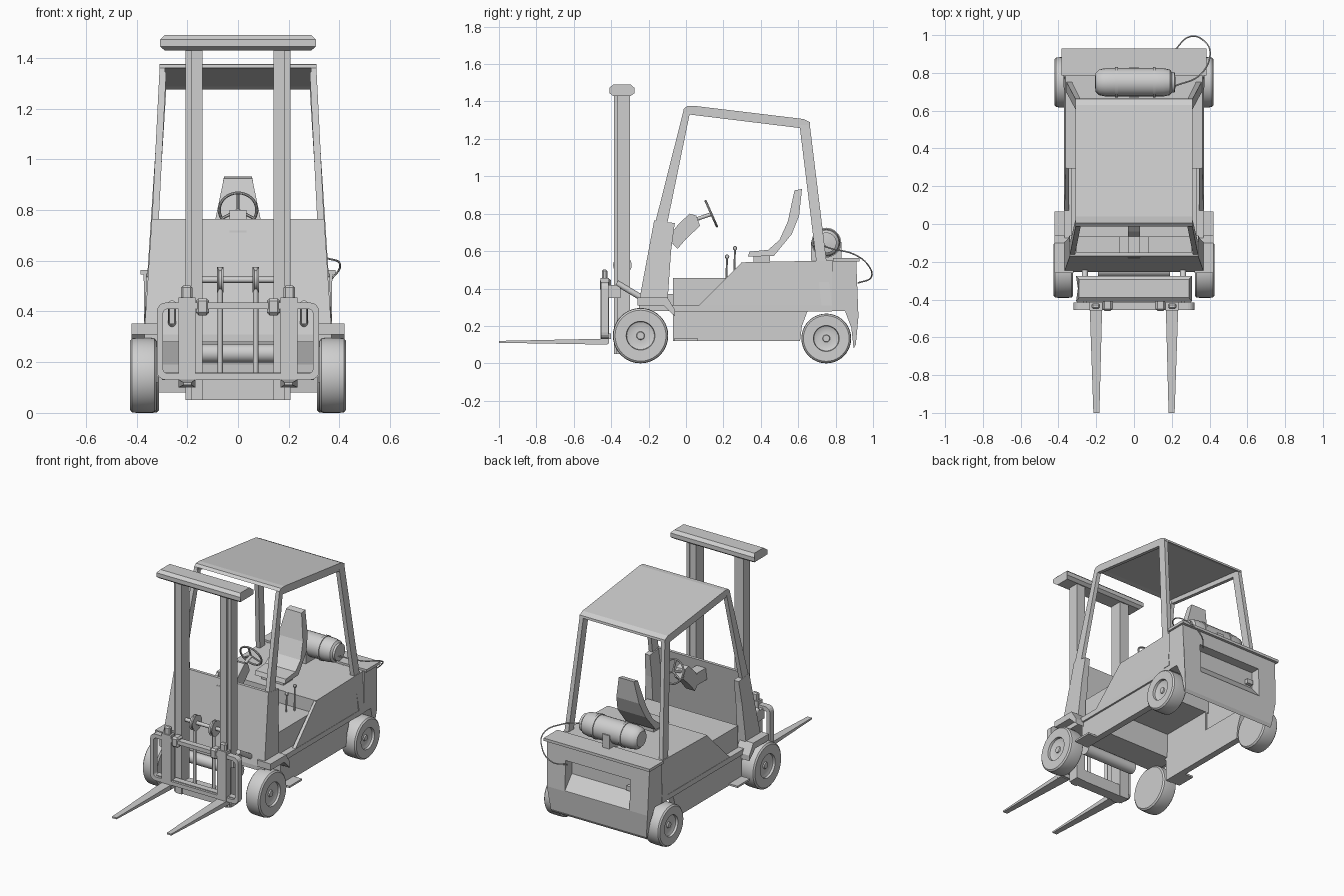
import bpy, bmesh, math
from mathutils import Vector, Matrix

if "Cube" in bpy.data.objects:
    bpy.data.objects.remove(bpy.data.objects["Cube"], do_unlink=True)

grey = bpy.data.materials.new("plain grey")
grey.use_nodes = True
grey.diffuse_color = (0.62, 0.62, 0.62, 1)
grey.node_tree.nodes["Principled BSDF"].inputs["Base Color"].default_value = (0.62, 0.62, 0.62, 1)


def finish(name, bm, mirror=False, smooth=False, bevel=0):
    bmesh.ops.recalc_face_normals(bm, faces=bm.faces)
    me = bpy.data.meshes.new(name)
    bm.to_mesh(me)
    bm.free()
    me.materials.append(grey)
    ob = bpy.data.objects.new(name, me)
    bpy.context.collection.objects.link(ob)
    if bevel:
        m = ob.modifiers.new("bevel", 'BEVEL')
        m.width, m.segments = bevel, 1
    if mirror:
        m = ob.modifiers.new("mirror", 'MIRROR')
        m.use_clip, m.use_mirror_merge = False, False
    if smooth:
        bpy.ops.object.select_all(action='DESELECT')
        ob.select_set(True)
        bpy.context.view_layer.objects.active = ob
        bpy.ops.object.shade_smooth_by_angle(angle=math.radians(35))
    return ob


def loft(name, a, b, **kw):
    """Solid between two matching outlines."""
    bm = bmesh.new()
    va, vb = [bm.verts.new(p) for p in a], [bm.verts.new(p) for p in b]
    bm.faces.new(va)
    bm.faces.new(vb)
    for i in range(len(va)):
        j = (i + 1) % len(va)
        bm.faces.new((va[i], va[j], vb[j], vb[i]))
    return finish(name, bm, **kw)


def prism(name, profile, half, inner=None, **kw):
    """Side outline (y, z) widened to half(z); from -half, or from inner when mirrored."""
    f = half if callable(half) else (lambda z: half)
    a = [(-f(z) if inner is None else inner, y, z) for y, z in profile]
    return loft(name, a, [(f(z), y, z) for y, z in profile], mirror=inner is not None, **kw)


def box(name, x, y, z, **kw):
    def rect(h):
        return [(x[0], y[0], h), (x[1], y[0], h), (x[1], y[1], h), (x[0], y[1], h)]
    return loft(name, rect(z[0]), rect(z[1]), **kw)


def lathe(name, profile, centre, segs=32, mirror=False):
    """Revolve (x offset, radius) points about an x axis through centre."""
    bm = bmesh.new()
    rings = []
    for x, r in profile:
        rings.append([bm.verts.new(Vector(centre) + Vector((x, r * math.cos(t), r * math.sin(t))))
                      for t in (2 * math.pi * i / segs for i in range(segs))])
    for p, q in zip(rings, rings[1:]):
        for i in range(segs):
            j = (i + 1) % segs
            bm.faces.new((p[i], p[j], q[j], q[i]))
    bm.faces.new(rings[0])
    bm.faces.new(rings[-1])
    return finish(name, bm, mirror=mirror, smooth=True)


def rod(name, a, b, r, mirror=False, segs=12):
    a, b = Vector(a), Vector(b)
    d = b - a
    bm = bmesh.new()
    m = Matrix.Translation((a + b) / 2) @ d.to_track_quat('Z', 'Y').to_matrix().to_4x4()
    bmesh.ops.create_cone(bm, cap_ends=True, segments=segs, radius1=r, radius2=r, depth=d.length, matrix=m)
    return finish(name, bm, mirror=mirror, smooth=True)


def ramp(*pts):
    """Piecewise linear function through (z, value) points."""
    def f(z):
        for (z0, v0), (z1, v1) in zip(pts, pts[1:]):
            if z <= z1:
                return v0 + (v1 - v0) * max(0, (z - z0) / (z1 - z0))
        return pts[-1][1]
    return f


# Wheels and axle
def wheel(name, x, y, r, w):
    h = w / 2
    lathe(name, [(-h, r * .5), (-h, r * .92), (-h * .85, r * .985), (-h * .5, r), (h * .5, r), (h * .85, r * .985),
                 (h, r * .92), (h * .97, r * .52), (h * .7, r * .5), (h * .55, r * .36), (h * .6, r * .15),
                 (h * .75, r * .13), (h * .75, r * .02)], (x, y, r), 40, True)


wheel("front_wheel", .374, -.243, .148, .104)
wheel("rear_wheel", .366, .75, .133, .108)
rod("front_axle", (-.19, -.243, .235), (.19, -.243, .235), .037, segs=20)

# Chassis
prism("side_skirt", [(-.07, .12), (.61, .12), (.62, .2), (.65, .28), (-.07, .28)], .358, .315)
prism("floor", [(-.25, .28), (-.06, .28), (-.06, .312), (-.25, .312)], .368)
prism("sill", [(-.06, .278), (.78, .278), (.78, .312), (-.06, .312)], .37, .315)
box("step_plate", (.34, .42), (-.065, .065), (.12, .132), mirror=True)
box("step_hanger", (.34, .352), (-.03, .03), (.125, .28), mirror=True)
prism("front_fender", [(-.26, .352), (-.1, .352), (-.058, .285), (-.058, .25),
                       (-.12, .31), (-.26, .31)], .42, .32)

# Body shell: foot platform, engine hood and sloped side panels
prism("foot_platform", [(-.07, .285), (-.07, .455), (.3, .455), (.3, .445), (-.06, .445), (-.06, .285)], .33)
box("platform_side", (.32, .33), (-.065, .305), (.285, .45), mirror=True)
prism("engine_hood", [(.295, .445), (.295, .54), (.785, .55), (.785, .54), (.305, .53), (.305, .445)], .36)
prism("hood_side", [(.07, .31), (.3, .54), (.785, .55), (.785, .31)], ramp((.31, .368), (.55, .362)), .345)

# Counterweight with a recessed back
weight = prism("counterweight", [(.78, .55), (.91, .55), (.922, .25), (.908, .1), (.896, .08), (.884, .19),
                                 (.85, .28), (.78, .28)], ramp((.08, .345), (.3, .372)))
cutter = prism("recess_cutter", [(.96, .23), (.92, .255), (.85, .34), (.85, .45), (.96, .45)], .235)
cutter.hide_render = True
cutter.hide_set(True)
cut = weight.modifiers.new("recess", 'BOOLEAN')
cut.operation, cut.object, cut.solver = 'DIFFERENCE', cutter, 'EXACT'
box("counterweight_lid", (-.385, .385), (.785, .928), (.545, .563))
box("recess_latch", (-.225, -.18), (.84, .875), (.35, .38))

# Front cowl
cowl_width = ramp((.31, .37), (.765, .34))
prism("cowl_panel", [(-.255, .31), (-.17, .765), (-.15, .765), (-.225, .31)], cowl_width)
prism("cowl_pillar", [(-.25, .31), (-.168, .763), (-.06, .75), (-.08, .6), (-.1, .31)], cowl_width, .305)
box("pedal_plate", (-.08, .08), (-.2, -.07), (.31, .37))

# Overhead guard: each post runs between two rectangles (x0, x1, y0, y1, z)
def post(name, lo, hi):
    def rect(r):
        x0, x1, y0, y1, z = r
        return [(x0, y0, z), (x1, y0, z), (x1, y1, z), (x0, y1, z)]
    loft(name, rect(lo), rect(hi), mirror=True)


post("front_guard_post", (.313, .34, -.165, -.1, .75), (.283, .31, -.015, .022, 1.345))
post("rear_guard_post", (.343, .373, .725, .78, .31), (.283, .31, .607, .662, 1.275))
prism("roof_plate", [(-.012, 1.36), (.005, 1.375), (.04, 1.377), (.63, 1.306), (.662, 1.29), (.664, 1.275),
                     (.63, 1.288), (.03, 1.358)], .31)
prism("roof_side_rail", [(-.015, 1.345), (-.012, 1.36), (.03, 1.36), (.63, 1.29), (.664, 1.275),
                         (.61, 1.258), (.022, 1.33)], .31, .287)

# Mast
box("outer_mast", (.183, .207), (-.37, -.3), (.05, 1.44), mirror=True)
box("inner_mast", (.14, .186), (-.385, -.302), (.05, 1.44), mirror=True)
prism("mast_top", [(-.41, 1.445), (-.39, 1.43), (-.295, 1.43), (-.275, 1.445), (-.275, 1.472),
                   (-.295, 1.49), (-.39, 1.49), (-.41, 1.472)], ramp((1.43, .29), (1.445, .307),
                                                                     (1.472, .307), (1.49, .29)))
box("mast_foot", (-.2, .2), (-.375, -.305), (.05, .13))
rod("mast_cross_rod", (-.15, -.34, .525), (.15, -.34, .525), .012)
rod("lift_rod", (.07, -.35, .1), (.07, -.35, .575), .01, mirror=True)
lathe("chain_pulley", [(-.012, .01), (-.012, .05), (-.004, .042), (.004, .042), (.012, .05), (.012, .01)],
      (.07, -.34, .525), 24, True)
rod("tilt_cylinder", (.26, -.37, .43), (.26, -.22, .34), .016, mirror=True)

# Fork carriage: rounded rectangular ring
def rounded(w, z0, z1, r):
    pts = []
    for k, (cx, cz) in enumerate([(w - r, z1 - r), (r - w, z1 - r), (r - w, z0 + r), (w - r, z0 + r)]):
        for i in range(5):
            t = math.pi / 2 * (k + i / 4)
            pts.append((cx + r * math.cos(t), cz + r * math.sin(t)))
    return pts


bm = bmesh.new()
loops = [[bm.verts.new((x, y, z)) for x, z in rounded(*dims)]
         for dims, y in (((.32, .13, .435, .035), -.455), ((.32, .13, .435, .035), -.415),
                         ((.296, .155, .41, .02), -.415), ((.296, .155, .41, .02), -.455))]
for p, q in zip(loops, loops[1:] + loops[:1]):
    for i in range(len(p)):
        j = (i + 1) % len(p)
        bm.faces.new((p[i], p[j], q[j], q[i]))
finish("carriage_frame", bm)
box("carriage_lower_bar", (-.3, .3), (-.44, -.4), (.13, .16))
box("carriage_bracket", (.115, .165), (-.46, -.4), (.385, .452), mirror=True, bevel=.01)
box("carriage_roller_arm", (.25, .27), (-.43, -.35), (.35, .42), mirror=True)

# Forks
box("fork_shank", (.168, .235), (-.458, -.412), (.105, .455), mirror=True)
box("fork_hook", (.18, .225), (-.45, -.42), (.44, .502), mirror=True, bevel=.008)
loft("fork_blade", [(.168, -.42, .1), (.235, -.42, .1), (.235, -.42, .132), (.168, -.42, .132)],
     [(.183, -1, .11), (.215, -1, .11), (.215, -1, .12), (.183, -1, .12)], mirror=True)

# Seat
box("seat_base", (-.08, .08), (.36, .45), (.54, .58))
prism("seat", [(.33, .57), (.34, .597), (.44, .607), (.5, .66), (.545, .76), (.58, .925), (.62, .932),
               (.605, .79), (.565, .69), (.47, .575)], ramp((.6, .11), (.72, .1), (.8, .08), (.93, .055)))

# Steering
prism("steering_column", [(-.09, .66), (-.045, .612), (.0, .665), (.075, .735), (.055, .79), (.02, .8),
                          (-.04, .745), (-.075, .7)], .033)
box("column_bracket", (-.033, .033), (-.18, -.065), (.64, .72))
rod("steering_shaft", (0, .04, .765), (0, .133, .797), .01)
hub = Vector((0, .135, .8))
tilt = Matrix.Translation(hub) @ Matrix.Rotation(math.radians(-66), 4, 'X')
bpy.ops.mesh.primitive_torus_add(major_radius=.074, minor_radius=.006, major_segments=32, minor_segments=8)
ring = bpy.context.object
ring.name = "steering_wheel"
ring.matrix_world = tilt
ring.data.materials.append(grey)
bpy.ops.object.shade_smooth_by_angle(angle=math.radians(40))
for k in range(3):
    t = math.radians(30 + 120 * k)
    rod("steering_spoke", hub, tilt @ Vector((.073 * math.cos(t), .073 * math.sin(t), 0)), .006, segs=6)

# Control levers
for x, y, z in ((.2, .22, .57), (.23, .262, .615)):
    rod("control_lever", (x, y - .005, .45), (x, y, z), .005, segs=8)
    lathe("lever_knob", [(-.012, .002), (-.009, .009), (0, .012), (.009, .009), (.012, .002)], (x, y, z), 10)

# Gas tank and hose
lathe("gas_tank", [(-.207, .02), (-.203, .05), (-.185, .068), (-.15, .075), (-.1, .075), (-.1, .08), (-.085, .08),
                   (-.085, .075), (.1, .075), (.1, .08), (.115, .08), (.115, .075), (.155, .075), (.19, .068),
                   (.2, .055), (.215, .055), (.22, .02)], (0, .75, .645), 20)
box("tank_strap", (-.025, .025), (.668, .832), (.55, .65))
hose = bpy.data.curves.new("gas_hose", 'CURVE')
hose.dimensions, hose.bevel_depth, hose.bevel_resolution, hose.resolution_u = '3D', .004, 1, 8
s = hose.splines.new('BEZIER')
path = [(.215, .73, .63), (.35, .79, .61), (.403, .9, .582), (.37, .97, .53), (.29, .99, .46), (.215, .92, .43)]
s.bezier_points.add(len(path) - 1)
for p, co in zip(s.bezier_points, path):
    p.co = co
    p.handle_left_type = p.handle_right_type = 'AUTO'
hose.materials.append(grey)
bpy.context.collection.objects.link(bpy.data.objects.new("gas_hose", hose))
